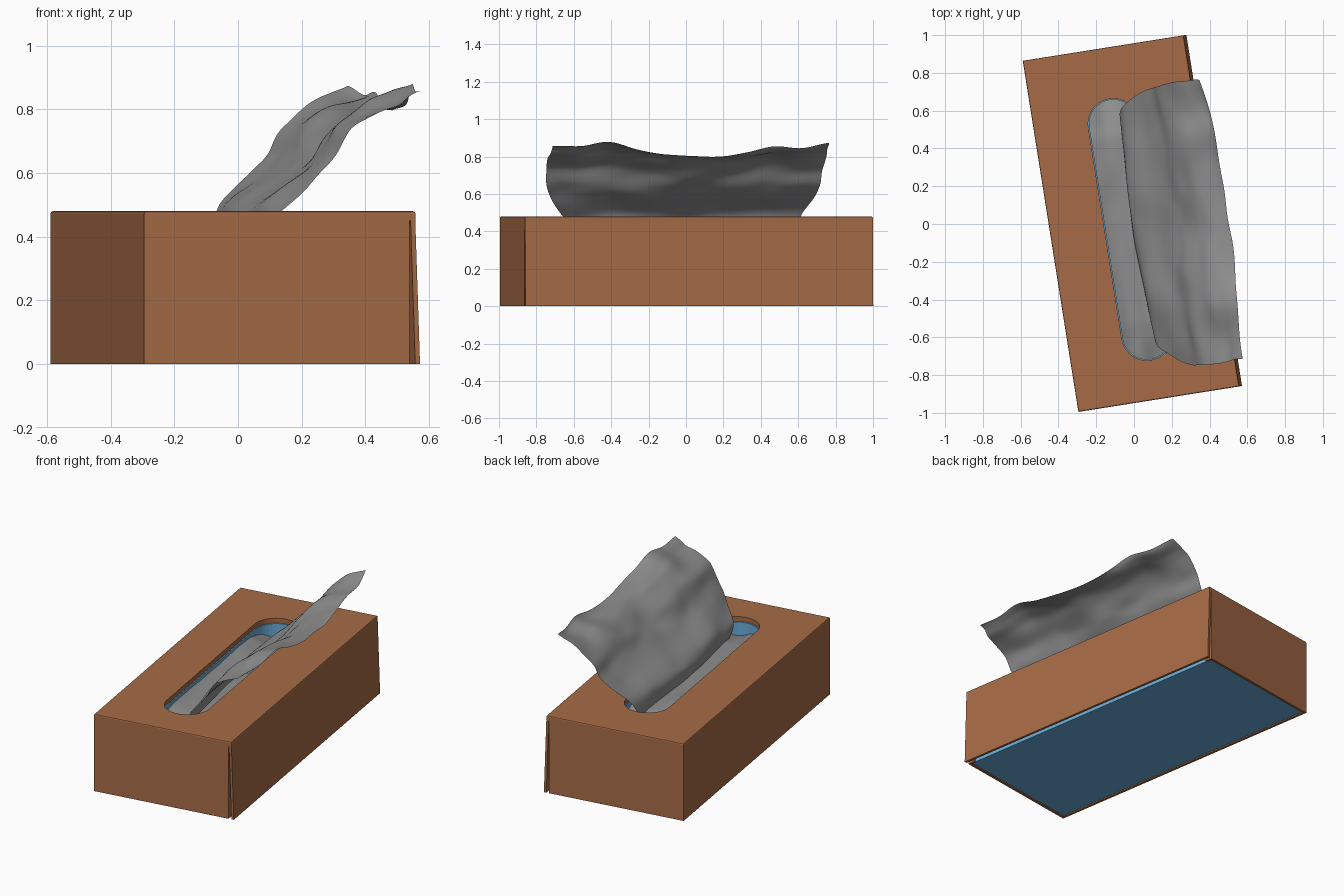
import bpy, bmesh, math
from mathutils import Matrix, Vector, noise

if "Cube" in bpy.data.objects:
    bpy.data.objects.remove(bpy.data.objects["Cube"])

# Whole model is turned slightly about z
PLACE = Matrix.Translation((-0.016, 0.002, 0)) @ Matrix.Rotation(math.radians(9), 4, 'Z')


def material(name, rgb):
    m = bpy.data.materials.new(name)
    m.diffuse_color = (*rgb, 1)
    m.use_nodes = True
    m.node_tree.nodes["Principled BSDF"].inputs["Base Color"].default_value = m.diffuse_color
    return m


BROWN = material("brown_leather", (0.385, 0.148, 0.062))
BLUE = material("blue_lining", (0.145, 0.42, 0.70))
GREY = material("grey_tissue", (0.275, 0.275, 0.275))


def finish(name, bm, mat, smooth=False):
    bmesh.ops.recalc_face_normals(bm, faces=bm.faces)
    bm.transform(PLACE)
    me = bpy.data.meshes.new(name)
    bm.to_mesh(me)
    bm.free()
    ob = bpy.data.objects.new(name, me)
    bpy.context.collection.objects.link(ob)
    if mat:
        me.materials.append(mat)
    for p in me.polygons:
        p.use_smooth = smooth
    return ob


def prism(name, outline, z0, z1, mat, round_top=0):
    bm = bmesh.new()
    face = bm.faces.new([bm.verts.new((x, y, z0)) for x, y in outline])
    top = bmesh.ops.extrude_face_region(bm, geom=[face], use_keep_orig=True)["geom"]
    bmesh.ops.translate(bm, vec=(0, 0, z1 - z0),
                        verts=[g for g in top if isinstance(g, bmesh.types.BMVert)])
    if round_top:
        rim = [e for e in bm.edges if max(v.co.z for v in e.verts) > z1 - 1e-4
               and min(v.co.z for v in e.verts) > z1 - 1e-4]
        bmesh.ops.bevel(bm, geom=rim, offset=round_top, segments=2, profile=0.5, affect='EDGES')
    return finish(name, bm, mat)


def box(name, x0, x1, y0, y1, z0, z1, mat, round_top=0):
    return prism(name, [(x0, y0), (x1, y0), (x1, y1), (x0, y1)], z0, z1, mat, round_top)


def slot(radius, half=0.567, cx=-0.01, cy=-0.03, n=20):
    pts = []
    for side in (1, -1):
        for i in range(n + 1):
            a = math.pi * i / n + (0 if side > 0 else math.pi)
            pts.append((cx + radius * math.cos(a), cy + side * half + radius * math.sin(a)))
    return pts


def cut(ob, cutter):
    cutter.hide_render = True
    cutter.hide_viewport = True
    cutter.display_type = 'WIRE'
    m = ob.modifiers.new("slot", 'BOOLEAN')
    m.operation = 'DIFFERENCE'
    m.object = cutter
    m.solver = 'EXACT'


# Leather cover: lid with slot, three fixed walls
X, Y, T = 0.431, 0.941, 0.015
lid = box("cover_lid", -X, X, -Y, Y, 0.45, 0.48, BROWN, 0.007)
cut(lid, prism("lid_cutter", slot(0.133), 0.4, 0.6, None))
box("left_wall", -X, -X + T, -Y, Y, 0, 0.45, BROWN)
for name, s in (("front", -1), ("back", 1)):
    ys = sorted((s * Y, s * (Y - T)))
    box(name + "_wall", -X + T, 0.413, *ys, 0, 0.45, BROWN)
    # Short return of the wall around the open corner
    ys = sorted((s * (Y - T), s * (Y - 0.045)))
    box(name + "_corner_tab", 0.400, 0.413, *ys, 0, 0.45, BROWN)

# Right flap, hinged at the top and flaring outward
flap = bmesh.new()
bmesh.ops.create_cube(flap, size=1)
for v in flap.verts:
    outer = X if v.co.z > 0 else X + 0.015
    v.co = (outer if v.co.x > 0 else outer - T, v.co.y * 2 * Y, 0.45 if v.co.z > 0 else 0)
finish("right_flap", flap, BROWN)

# Inner carton with its own slightly smaller slot
carton = box("inner_carton", -0.414, 0.398, -0.924, 0.924, 0.006, 0.449, BLUE)
cut(carton, prism("carton_cutter", slot(0.127), 0.34, 0.6, None))


def curve(table, t):
    """Smooth interpolation through evenly spaced rows, t in 0..1"""
    n = len(table) - 1
    i = min(int(t * n), n - 1)
    f = t * n - i
    a, b, c, d = [Vector(table[max(0, min(n, i + k))]) for k in (-1, 0, 1, 2)]
    return 0.5 * (2 * b + (c - a) * f + (2 * a - 5 * b + 4 * c - d) * f * f
                  + (3 * b - a - 3 * c + d) * f ** 3)


def sheet(name, nu, nv, fn):
    bm = bmesh.new()
    g = [[bm.verts.new(fn(i / nu, j / nv)) for j in range(nv + 1)] for i in range(nu + 1)]
    for i in range(nu):
        for j in range(nv):
            bm.faces.new((g[i][j], g[i + 1][j], g[i + 1][j + 1], g[i][j + 1]))
    return finish(name, bm, GREY, True)


# Pulled-up tissue: rows of x, z, low y, high y from slot to free edge
PROFILE = [(0.045, 0.37, -0.60, 0.56), (0.03, 0.43, -0.635, 0.585), (0.05, 0.49, -0.68, 0.615),
           (0.13, 0.57, -0.75, 0.665), (0.205, 0.65, -0.79, 0.69), (0.26, 0.73, -0.80, 0.70),
           (0.345, 0.797, -0.80, 0.70), (0.42, 0.832, -0.80, 0.70), (0.48, 0.85, -0.80, 0.695)]
# Height changes along the free edge
EDGE = [(h, 0) for h in (0.0, 0.0, 0.03, -0.005, -0.03, -0.055, -0.06, -0.04, 0.0, -0.005, 0.02)]


def pulled(u, v):
    x, z, lo, hi = curve(PROFILE, u)
    y = lo + (hi - lo) * v
    z += curve(EDGE, v)[0] * u * u * (1.3 - 0.3 * u)
    # Middle bows out at the free edge and back over the slot at the base
    x += 0.045 * u * u * math.sin(math.pi * v ** 1.7) - 0.035 * (1 - u) ** 2 * math.sin(math.pi * v)
    w = noise.noise(Vector((u * 4, y * 2.6, 1.7))) + 0.3 * noise.noise(Vector((u * 9, y * 5, 5.2)))
    amp = 0.024 * min(1, 0.3 + u)
    return (x - w * amp, y + 0.01 * noise.noise(Vector((u * 6, v, 3))), z + w * amp)


sheet("pulled_tissue", 48, 90, pulled)


# Folded tissue lying inside the slot, sinking at both ends
def folded(u, v):
    x, y = -0.15 + 0.28 * u, -0.74 + 1.42 * v
    end = max(0, abs(y + 0.03) - 0.5) / 0.2
    z = 0.435 - 0.03 * math.sin(math.pi * u) - (0.06 if y > 0 else 0.03) * end
    return (x, y, z + 0.012 * noise.noise(Vector((x * 12, y * 5, 8))) * (1 + end))


sheet("folded_tissue", 16, 70, folded)
